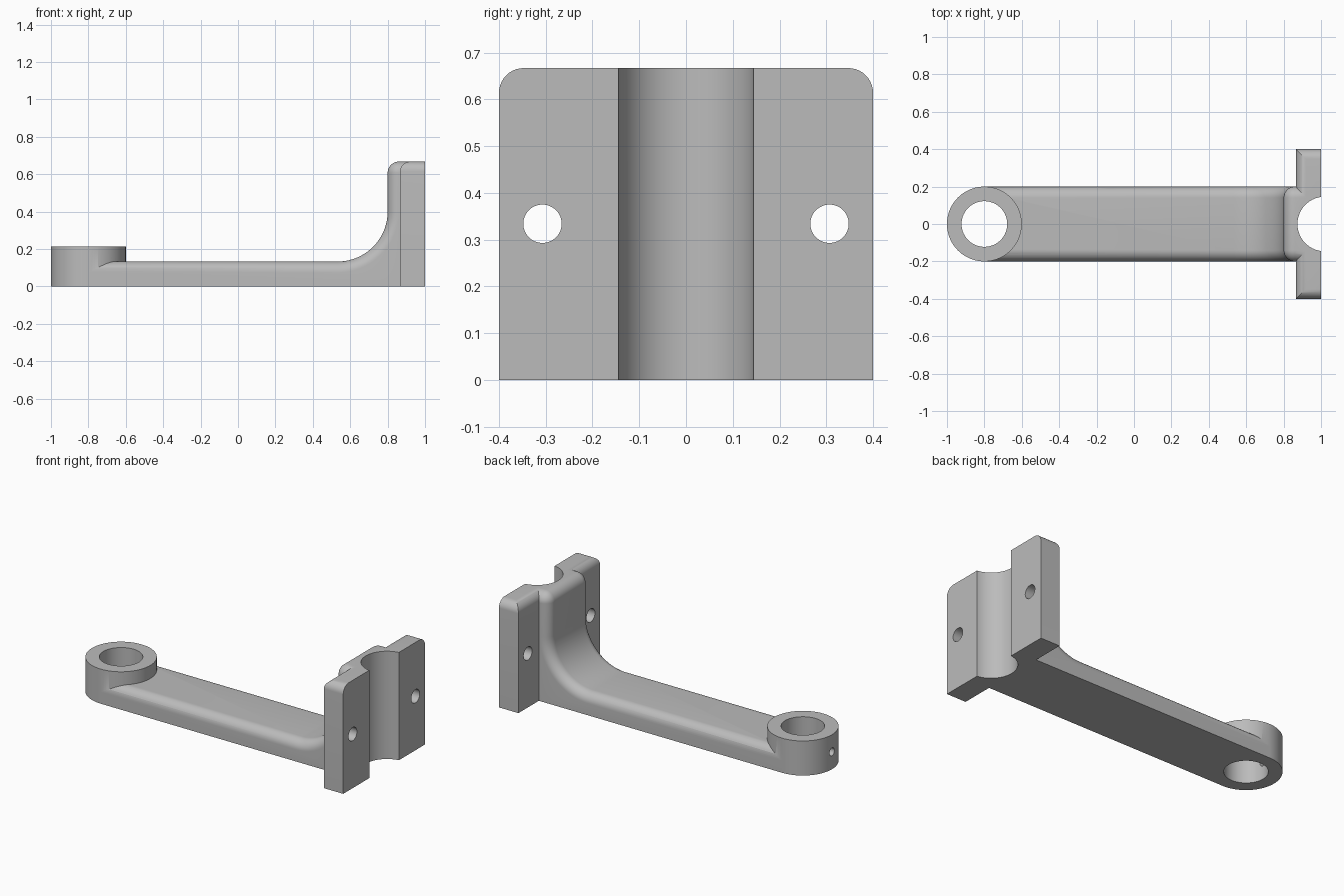
import bpy, bmesh, math
from mathutils import Matrix

if "Cube" in bpy.data.objects:
    bpy.data.objects.remove(bpy.data.objects["Cube"], do_unlink=True)

grey = bpy.data.materials.new("plain grey")
grey.use_nodes = True
grey.diffuse_color = (0.5, 0.5, 0.5, 1)
grey.node_tree.nodes["Principled BSDF"].inputs["Base Color"].default_value = (0.5, 0.5, 0.5, 1)


def finish(name, bm):
    bmesh.ops.recalc_face_normals(bm, faces=bm.faces)
    mesh = bpy.data.meshes.new(name)
    bm.to_mesh(mesh)
    bm.free()
    mesh.materials.append(grey)
    obj = bpy.data.objects.new(name, mesh)
    bpy.context.collection.objects.link(obj)
    return obj


def loft(name, rings):
    """Skin equal-length rings and cap both ends."""
    bm = bmesh.new()
    loops = [[bm.verts.new(p) for p in ring] for ring in rings]
    n = len(loops[0])
    for a, b in zip(loops, loops[1:]):
        for i in range(n):
            j = (i + 1) % n
            bm.faces.new((a[i], a[j], b[j], b[i]))
    bm.faces.new(loops[0])
    bm.faces.new(loops[-1][::-1])
    return finish(name, bm)


def cylinder(name, radius, length, centre, axis="Z", sides=96):
    bm = bmesh.new()
    turn = Matrix.Rotation(math.pi / 2, 4, "Y") if axis == "X" else Matrix()
    bmesh.ops.create_cone(bm, cap_ends=True, segments=sides, radius1=radius, radius2=radius,
                          depth=length, matrix=Matrix.Translation(centre) @ turn)
    return finish(name, bm)


def arc(cx, cz, r, a0, a1, n):
    angles = [math.radians(a0 + (a1 - a0) * i / n) for i in range(n + 1)]
    return [(cx + r * math.cos(a), cz + r * math.sin(a)) for a in angles]


def boolean(obj, other, operation):
    """Apply a boolean and discard the helper."""
    mod = obj.modifiers.new("boolean", "BOOLEAN")
    mod.operation, mod.object, mod.solver = operation, other, "EXACT"
    bpy.context.view_layer.objects.active = obj
    bpy.ops.object.modifier_apply(modifier=mod.name)
    bpy.data.objects.remove(other, do_unlink=True)


H, ARM_H, HALF_W = 0.667, 0.133, 0.2
FILLET, SWEEP, CORNER = 0.06, 0.267, 0.053


# Arm with curved upright: side profile, inset towards both sides to round its upper edges
def arm_profile(d):
    pts = [(0.96, 0), (0.96, H - d)]
    pts += arc(0.8 + FILLET, H - FILLET, max(FILLET - d, 0.0005), 90, 180, 10)
    pts += arc(0.8 - SWEEP, ARM_H + SWEEP, SWEEP + d, 0, -90, 28)
    return pts + [(-0.8, ARM_H - d), (-0.8, 0)]


STEPS = 10
half = []
for k in range(STEPS + 1):
    t = math.pi / 2 * k / STEPS
    half.append((HALF_W - FILLET + FILLET * math.cos(t), FILLET * (1 - math.sin(t))))
sections = [(-y, d) for y, d in half] + [(y, d) for y, d in reversed(half)]
bracket = loft("bracket", [[(x, y, z) for x, z in arm_profile(d)] for y, d in sections])

# Mounting plate: rounded upper corners, and a rounded upper edge on the arm side
face_outline = ([(-0.4, 0), (0.4, 0)] + arc(0.4 - CORNER, H - CORNER, CORNER, 0, 90, 10)
                + arc(-0.4 + CORNER, H - CORNER, CORNER, 90, 180, 10))
plate = loft("mounting_plate", [[(x, y, z) for y, z in face_outline] for x in (0.867, 1.0)])
edge_outline = ([(0.867, -0.1), (1.1, -0.1), (1.1, H)]
                + arc(0.867 + CORNER, H - CORNER, CORNER, 90, 180, 10))
edge = loft("plate_edge", [[(x, y, z) for x, z in edge_outline] for y in (-0.5, 0.5)])
boolean(plate, edge, "INTERSECT")
boolean(bracket, plate, "UNION")

# Ring boss at the arm's end
boolean(bracket, cylinder("boss", 0.2, 0.214, (-0.8, 0, 0.107)), "UNION")

# Bore, set-screw hole, clamp channel and bolt holes
boolean(bracket, cylinder("bore", 0.122, 1, (-0.8, 0, 0.1)), "DIFFERENCE")
boolean(bracket, cylinder("screw_hole", 0.024, 0.3, (-0.95, 0, 0.107), "X", 32), "DIFFERENCE")
boolean(bracket, cylinder("channel", 0.146, 2, (1.02, 0, 0.3)), "DIFFERENCE")
for side in (-1, 1):
    boolean(bracket, cylinder("bolt_hole", 0.041, 0.5, (0.93, side * 0.307, 0.334), "X", 48), "DIFFERENCE")

bpy.ops.object.select_all(action="DESELECT")
bracket.select_set(True)
bpy.context.view_layer.objects.active = bracket
bpy.ops.object.shade_smooth_by_angle(angle=math.radians(30))
